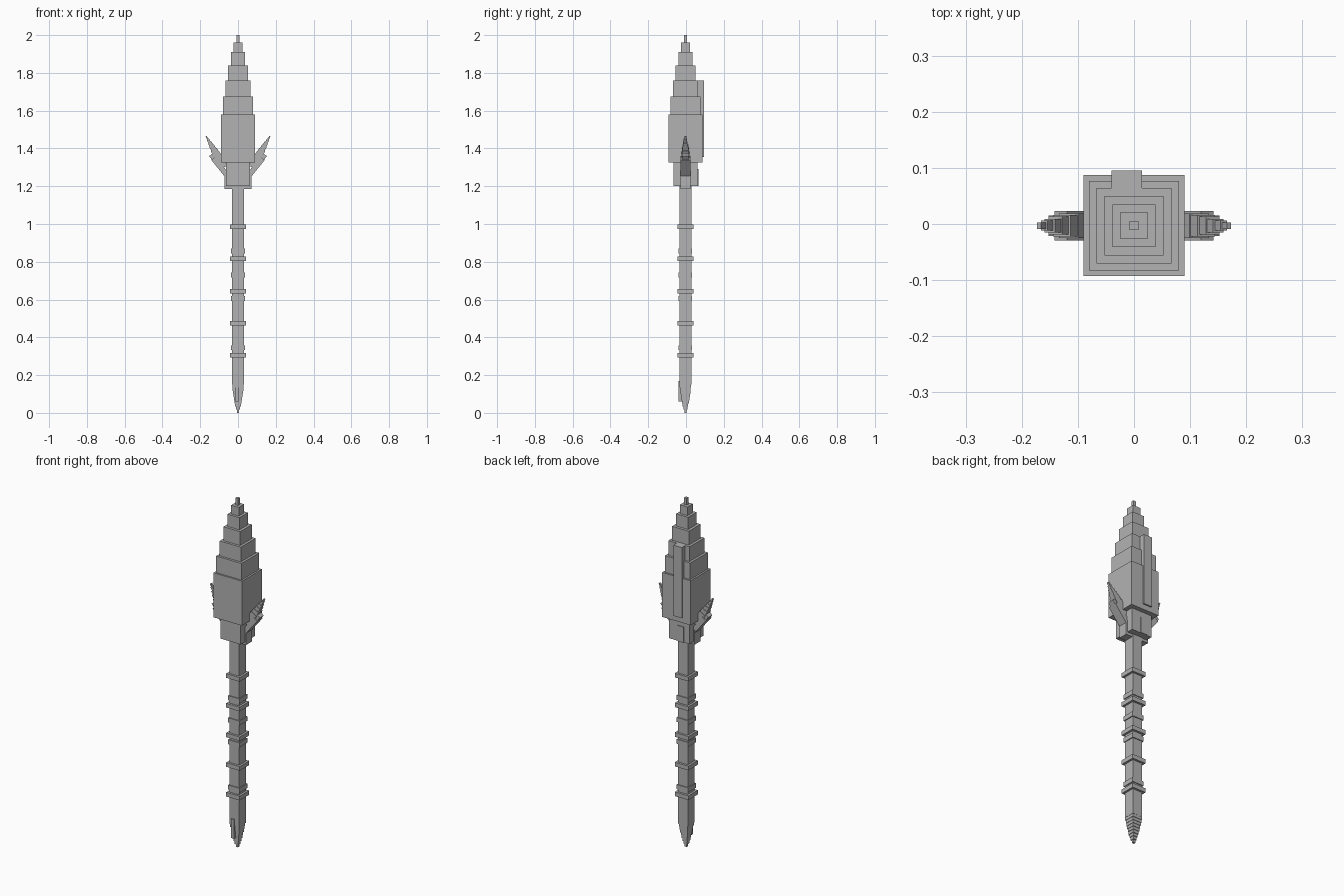
import bpy, math
from mathutils import Matrix, Vector

if "Cube" in bpy.data.objects:
    bpy.data.objects.remove(bpy.data.objects["Cube"])

CY = -0.003  # depth of the weapon's axis

grey = bpy.data.materials.new("grey")
grey.diffuse_color = (0.45, 0.45, 0.45, 1)
grey.use_nodes = True
grey.node_tree.nodes["Principled BSDF"].inputs["Base Color"].default_value = grey.diffuse_color


def box(name, x0, x1, y0, y1, z0, z1, matrix=None):
    bpy.ops.mesh.primitive_cube_add(size=1)
    ob = bpy.context.object
    ob.name = name
    ob.data.transform(Matrix.Translation(((x0 + x1) / 2, (y0 + y1) / 2, (z0 + z1) / 2))
                      @ Matrix.Diagonal((x1 - x0, y1 - y0, z1 - z0, 1)))
    if matrix:
        ob.matrix_world = matrix
    ob.data.materials.append(grey)
    return ob


def block(name, half, z0, z1):
    return box(name, -half, half, CY - half, CY + half, z0, z1)


# Shaft with collars
block("shaft", 0.031, 0.15, 1.20)
for i, z in enumerate((0.985, 0.815, 0.645, 0.475, 0.305)):
    block("wide_collar", 0.043, z - 0.012, z + 0.012)
for i, z in enumerate((0.857, 0.73, 0.605, 0.345)):
    block("narrow_collar", 0.036, z - 0.013, z + 0.013)

# Stepped point at the foot, with a small front strip
steps = 9
for i in range(steps):
    z0, z1 = 0.15 * i / steps, 0.15 * (i + 1) / steps
    half = 0.031 * ((i + 0.6) / steps) ** 0.6
    block("foot_point", half, z0, z1)
box("foot_strip", -0.016, 0.002, -0.040, -0.015, 0.06, 0.17)

# Neck block with side and rear plates
block("neck", 0.064, 1.20, 1.325)
box("neck_side_plate", -0.072, 0.072, -0.030, 0.024, 1.185, 1.27)
box("neck_rear_plate", -0.030, 0.008, 0.03, 0.066, 1.20, 1.29)

# Stepped head
z = 1.325
for half, top in ((0.09, 1.58), (0.08, 1.675), (0.067, 1.76), (0.053, 1.84),
                  (0.038, 1.91), (0.024, 1.96), (0.008, 2.0)):
    block("head_tier", half, z, top)
    z = top
box("head_rear_rib", -0.04, 0.014, 0.05, 0.095, 1.355, 1.76)

# Swept fins on both sides: a long stepped blade and a shorter lower blade
for side in (-1, 1):
    upper = (Matrix.Translation(Vector((side * 0.074, CY, 1.30)))
             @ Matrix.Rotation(side * math.radians(30), 4, 'Y'))
    t = 0.0
    for length, thick, wide in ((0.085, 0.020, 0.022), (0.025, 0.018, 0.019),
                                (0.022, 0.014, 0.016), (0.020, 0.011, 0.012),
                                (0.020, 0.007, 0.009), (0.018, 0.004, 0.006)):
        box("upper_fin", -thick, thick, -wide, wide, t, t + length, upper)
        t += length
    lower = (Matrix.Translation(Vector((side * 0.058, CY, 1.258)))
             @ Matrix.Rotation(side * math.radians(39), 4, 'Y'))
    box("lower_fin", -0.014, 0.014, -0.026, 0.026, 0, 0.115, lower)
    box("lower_fin_tip", -0.010, 0.010, -0.018, 0.018, 0.115, 0.138, lower)
